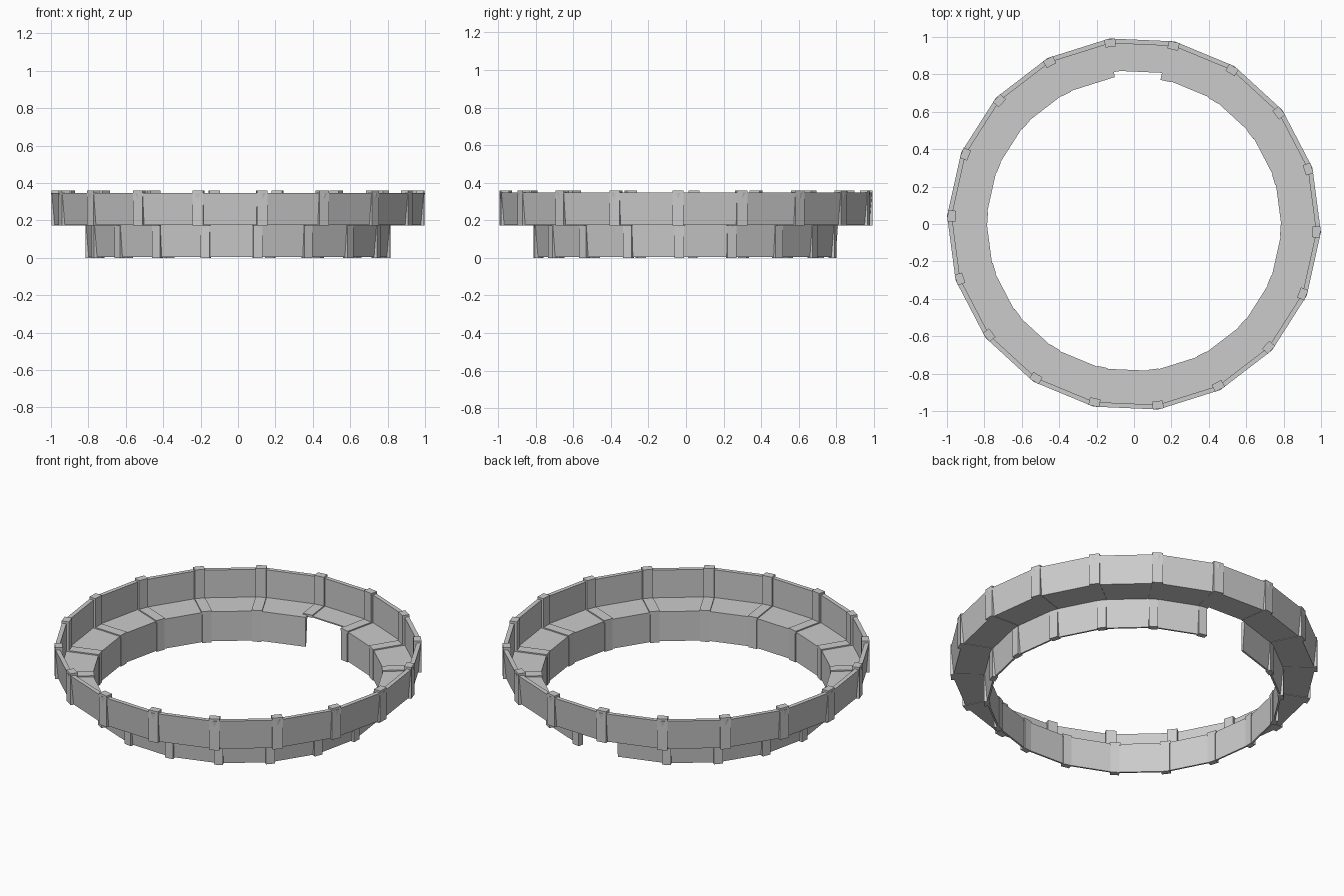
import bpy, bmesh
from math import cos, sin, radians

if "Cube" in bpy.data.objects:
    bpy.data.objects.remove(bpy.data.objects["Cube"])

N = 18                      # sides of the ring
STEP = 360 / N
START = -2.5                # angle of the first rib
GAP = 4                     # bay with the lower wall left out
HALF = 0.029                # half width of a rib


def prism(bm, ring_a, ring_b):
    """Closed solid between two matching outlines."""
    a = [bm.verts.new(p) for p in ring_a]
    b = [bm.verts.new(p) for p in ring_b]
    n = len(a)
    bm.faces.new(a)
    bm.faces.new(b[::-1])
    for i in range(n):
        j = (i + 1) % n
        bm.faces.new((a[j], a[i], b[i], b[j]))


def panel(bm, profile, k):
    """Mitred flat bay k; profile is (distance to flat, z)."""
    rings = []
    for e in (k, k + 1):
        t = radians(START + STEP * e)
        c = cos(radians(STEP / 2))
        rings.append([(r / c * cos(t), r / c * sin(t), z) for r, z in profile])
    prism(bm, *rings)


def rib(bm, profile, k, half):
    """Straight strip centred on corner k; profile is (radius, z)."""
    t = radians(START + STEP * k)
    rings = []
    for s in (-half, half):
        rings.append([(r * cos(t) - s * sin(t), r * sin(t) + s * cos(t), z)
                      for r, z in profile])
    prism(bm, *rings)


def make(name, fill):
    bm = bmesh.new()
    fill(bm)
    bmesh.ops.recalc_face_normals(bm, faces=bm.faces)
    me = bpy.data.meshes.new(name)
    bm.to_mesh(me)
    bm.free()
    bpy.context.collection.objects.link(bpy.data.objects.new(name, me))


# Walls lean slightly: flush with the ribs on top, set back at the foot
UPPER = [(0.96, 0.176), (0.97, 0.176), (0.985, 0.347), (0.96, 0.347)]
LOWER = [(0.78, 0.004), (0.79, 0.004), (0.804, 0.174), (0.78, 0.174)]


def upper_wall(bm):
    for k in range(N):
        panel(bm, UPPER, k)


def lower_wall(bm):
    for k in range(N):
        if k != GAP:
            panel(bm, LOWER, k)


def deck(bm):
    for k in range(N):
        r = 0.814 if k == GAP else 0.78
        panel(bm, [(r, 0.174), (0.97, 0.174), (0.97, 0.181), (r, 0.181)], k)


# Stepped ribs follow the lower wall, deck and upper wall
def ribs(bm):
    for k in range(N):
        inner = 0.82 if k == GAP + 1 else 0.783
        rib(bm, [(inner, 0.172), (0.997, 0.172), (0.997, 0.36), (0.955, 0.36),
                 (0.955, 0.188), (inner, 0.188)], k, HALF)
        if k != GAP + 1:
            rib(bm, [(0.783, 0), (0.815, 0), (0.815, 0.172), (0.783, 0.172)],
                k, HALF * 0.85)


make("upper_wall", upper_wall)
make("lower_wall", lower_wall)
make("deck", deck)
make("ribs", ribs)
